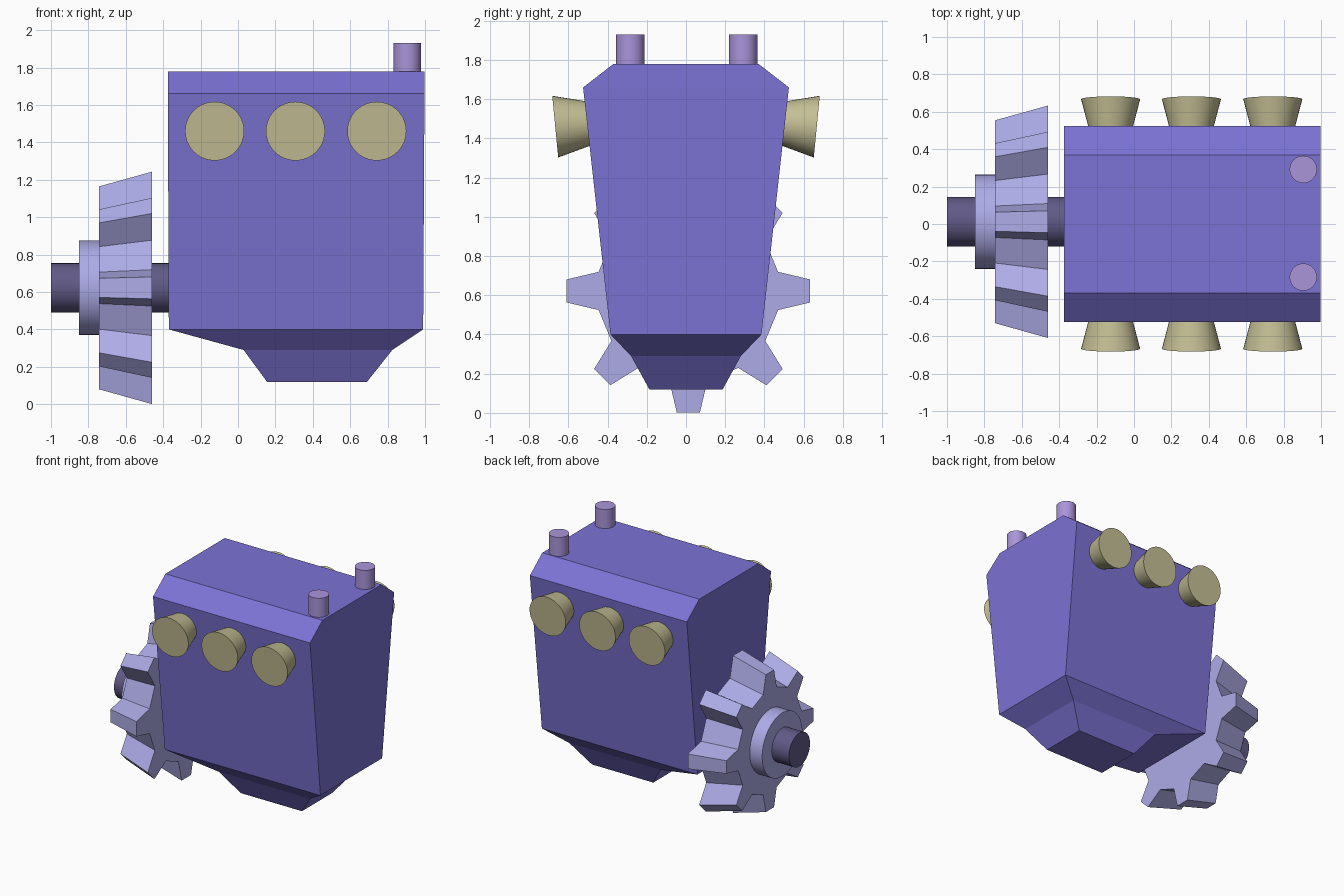
import bpy, bmesh, math
from mathutils import Vector

if "Cube" in bpy.data.objects:
    bpy.data.objects.remove(bpy.data.objects["Cube"])

CY, CZ = 0.012, 0.622   # crankshaft axis


def material(name, rgb):
    m = bpy.data.materials.new(name)
    m.diffuse_color = (*rgb, 1)
    m.use_nodes = True
    m.node_tree.nodes["Principled BSDF"].inputs["Base Color"].default_value = m.diffuse_color
    return m


BLUE = material("engine_blue", (0.20, 0.17, 0.66))
PALE = material("pale_metal", (0.42, 0.41, 0.80))
DARK = material("dark_metal", (0.12, 0.10, 0.24))
TAN = material("port_tan", (0.55, 0.52, 0.30))
LILAC = material("cap_lilac", (0.40, 0.30, 0.70))


def loft(name, rings, mat):
    """Skin a list of equal-length point rings and cap both ends."""
    bm = bmesh.new()
    vs = [[bm.verts.new(p) for p in ring] for ring in rings]
    n = len(rings[0])
    for a, b in zip(vs, vs[1:]):
        for i in range(n):
            j = (i + 1) % n
            bm.faces.new((a[i], a[j], b[j], b[i]))
    bm.faces.new(vs[0])
    bm.faces.new(vs[-1])
    bmesh.ops.recalc_face_normals(bm, faces=bm.faces)
    me = bpy.data.meshes.new(name)
    bm.to_mesh(me)
    bm.free()
    ob = bpy.data.objects.new(name, me)
    bpy.context.collection.objects.link(ob)
    me.materials.append(mat)
    return ob


def cone(name, a, b, ra, rb, mat, sides=40):
    """Round part running from point a to point b."""
    a, b = Vector(a), Vector(b)
    bpy.ops.mesh.primitive_cone_add(vertices=sides, radius1=ra, radius2=rb,
                                    depth=(b - a).length, location=(a + b) / 2)
    ob = bpy.context.object
    ob.name = name
    ob.rotation_euler = (b - a).to_track_quat('Z', 'Y').to_euler()
    ob.data.materials.append(mat)
    bpy.ops.object.shade_smooth_by_angle(angle=math.radians(35))
    return ob


# Engine block with sump: rectangular sections (z, x min, x max, half width)
sections = [(0.12, 0.155, 0.69, 0.187), (0.29, 0.03, 0.825, 0.28),
            (0.40, -0.37, 0.99, 0.385), (1.66, -0.375, 0.997, 0.525),
            (1.78, -0.375, 0.997, 0.37)]
loft("engine_block",
     [[(x0, -w, z), (x1, -w, z), (x1, w, z), (x0, w, z)]
      for z, x0, x1, w in sections], BLUE)

# Exhaust ports, flared and tilted slightly downward
for side, s in (("front", -1), ("back", 1)):
    for i, x in enumerate((-0.125, 0.307, 0.742)):
        cone(f"exhaust_port_{side}_{i + 1}", (x, s * 0.44, 1.482),
             (x, s * 0.667, 1.46), 0.098, 0.158, TAN)

# Filler caps on top
for side, y in (("front", -0.284), ("back", 0.292)):
    cone(f"filler_cap_{side}", (0.905, y, 1.72), (0.905, y, 1.93), 0.073, 0.073, LILAC)

# Crankshaft and hub flange
cone("crankshaft", (-1, CY, CZ), (-0.3, CY, CZ), 0.132, 0.132, DARK)
cone("hub_flange", (-0.85, CY, CZ), (-0.70, CY, CZ), 0.252, 0.252, PALE)


# Bevel gear with eight tapered teeth
def gear_ring(x, tip, root, teeth=8):
    ring = []
    for t in range(teeth):
        for off, r in ((-12, root), (-5.4, tip), (5.4, tip), (12, root)):
            a = math.radians(360 / teeth * t + off)
            ring.append((x, CY + r * math.cos(a), CZ + r * math.sin(a)))
    return ring


loft("bevel_gear", [gear_ring(-0.742, 0.545, 0.405),
                    gear_ring(-0.46, 0.624, 0.468)], PALE)
